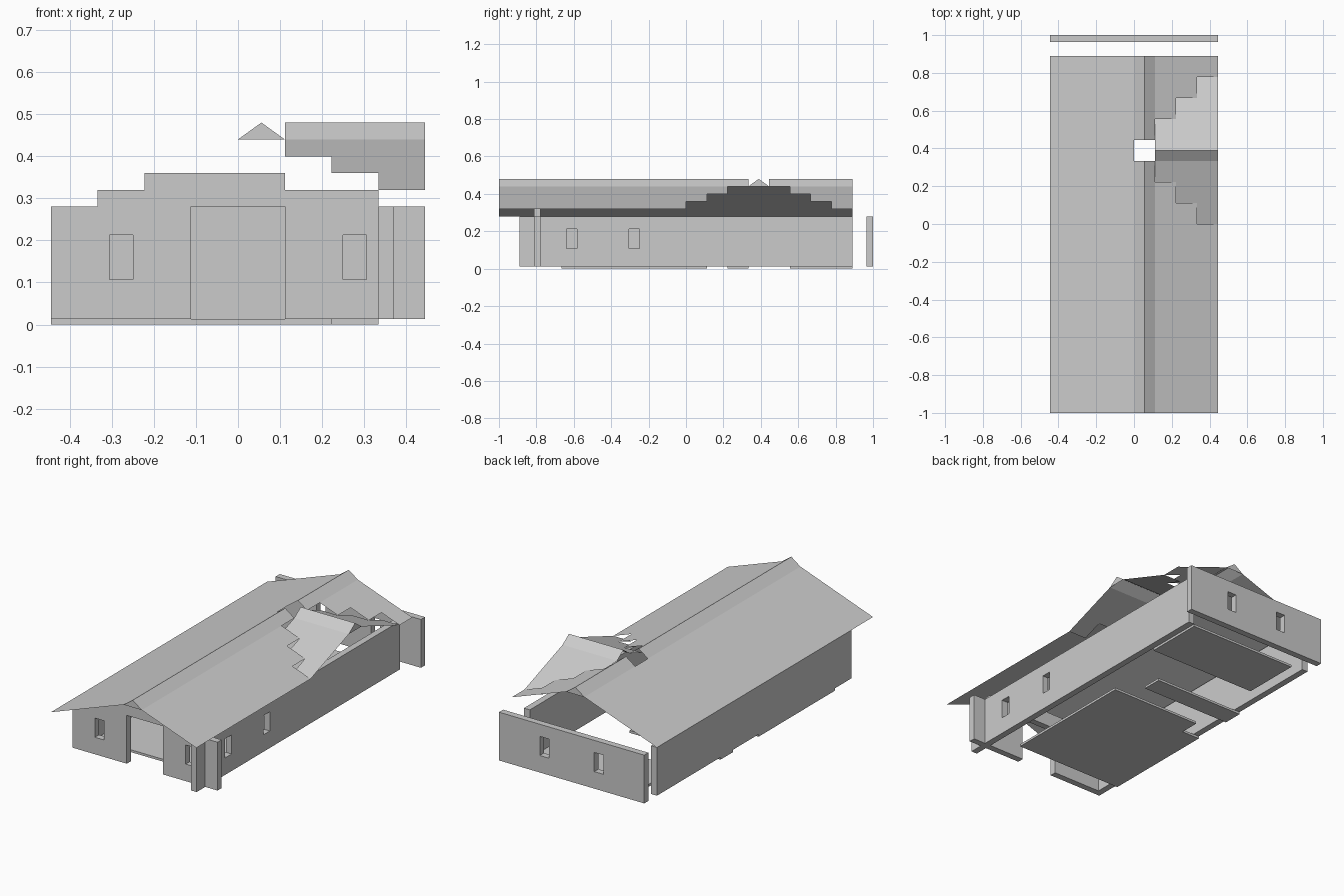
import bpy, bmesh
from mathutils import Vector

if "Cube" in bpy.data.objects:
    bpy.data.objects.remove(bpy.data.objects["Cube"])

T = 1 / 9          # plan module of the building kit
TH = 0.036         # wall thickness
Z0, Z1 = 0.013, 0.28
WIN_Z = (0.107, 0.213)


def patch(name, us, vs, keep, place, depth=None, flip=False):
    """Grid patch of the kept cells, optionally extruded by a depth vector."""
    us, vs = sorted(set(us)), sorted(set(vs))
    bm = bmesh.new()
    for u0, u1 in zip(us, us[1:]):
        for v0, v1 in zip(vs, vs[1:]):
            if keep((u0 + u1) / 2, (v0 + v1) / 2):
                bm.faces.new([bm.verts.new(place(u, v)) for u, v in
                              ((u0, v0), (u1, v0), (u1, v1), (u0, v1))])
    bmesh.ops.remove_doubles(bm, verts=bm.verts[:], dist=1e-5)
    if depth:
        ext = bmesh.ops.extrude_face_region(bm, geom=bm.faces[:], use_keep_orig=True)
        moved = [g for g in ext["geom"] if isinstance(g, bmesh.types.BMVert)]
        bmesh.ops.translate(bm, verts=moved, vec=Vector(depth))
        bmesh.ops.recalc_face_normals(bm, faces=bm.faces[:])
    else:
        # open roof sheets face upward unless flipped
        for f in bm.faces:
            f.normal_update()
            if (f.normal.z < 0) != flip:
                f.normal_flip()
    me = bpy.data.meshes.new(name)
    bm.to_mesh(me)
    bm.free()
    ob = bpy.data.objects.new(name, me)
    bpy.context.collection.objects.link(ob)
    return ob


def triangle(name, pts):
    me = bpy.data.meshes.new(name)
    me.from_pydata(pts, [], [(0, 1, 2)])
    bpy.context.collection.objects.link(bpy.data.objects.new(name, me))


def wall(name, along, lo, hi, pos, windows=(), door=None, steps=()):
    """Wall along x or y with window slots, an open door and a stepped top."""
    us, zs = [lo, hi], [Z0, Z1, *WIN_Z]
    for c in windows:
        us += [c - 0.028, c + 0.028]
    if door:
        us += door
    for a, b, z in steps:
        us += [a, b]
        zs.append(z)

    def keep(u, z):
        if z > Z1:
            return any(a < u < b and z < top for a, b, top in steps)
        if door and door[0] < u < door[1]:
            return False
        return not (WIN_Z[0] < z < WIN_Z[1] and any(abs(u - c) < 0.028 for c in windows))

    if along == "x":
        patch(name, us, zs, keep, lambda u, z: (u, pos, z), (0, TH, 0))
    else:
        patch(name, us, zs, keep, lambda u, z: (pos, u, z), (TH, 0, 0))


# Walls: the front and right walls cross at the corner
wall("front_wall", "x", -4 * T, 4 * T, -7 * T - TH, (-2.5 * T, 2.5 * T), (-T, T),
     ((-3 * T, -2 * T, 0.32), (-2 * T, T, 0.36), (T, 3 * T, 0.32)))
wall("right_wall", "y", -8 * T, 8 * T, 3 * T, (-5.5 * T, -2.5 * T))
wall("left_wall", "y", -7 * T, 8 * T, -4 * T)
wall("back_wall", "x", -4 * T, 4 * T, 1 - TH, (-1.5 * T, 1.5 * T))


# Floor plates
def floor(name, x0, x1, y0, y1, notch=False):
    patch(name, [x0 * T, (x0 + 1) * T, x1 * T], [y0 * T, (y1 - 1) * T, y1 * T],
          lambda x, y: not (notch and x < (x0 + 1) * T and y > (y1 - 1) * T),
          lambda x, y: (x, y, 0), (0, 0, Z0))


floor("front_floor", -4, 2, -6, 1, True)
floor("middle_floor", -4, 1, 2, 3)
floor("rear_floor", -3, 3, 5, 8)


# Main roof: thin sheet with a steeper ridge cap and a stepped opening
def main_z(x):
    d = abs(x - T / 2)
    return 0.48 - 0.04 * d / (T / 2) if d <= T / 2 else 0.44 - 0.36 * (d - T / 2)


def main_keep(x, y):
    if x < 0:
        return True
    col = int(x / T)                      # opening widens towards the eave
    return not (3 - col) * T < y < (4 + col) * T


patch("main_roof", [i * T for i in range(-4, 5)] + [T / 2],
      [i * T for i in range(-9, 9)], main_keep, lambda x, y: (x, y, main_z(x)))
for label, y in (("front", -1), ("rear", 8 * T)):
    triangle(label + "_ridge_end", [(0, y, 0.44), (T, y, 0.44), (T / 2, y, 0.48)])

# Cross gable: cap along x, with stepped slopes filling the opening
MID = 3.5 * T


def cross_z(x, y):
    return (x, y, main_z(abs(y - MID) + T / 2))


cols = [T, 2 * T, 3 * T, 4 * T]
patch("cross_ridge_cap", [T, 4 * T], [3 * T, MID, 4 * T], lambda x, y: True, cross_z)


def in_front(diagonal):
    def keep(x, y):
        col, row = int(x / T), int((3 * T - y) / T) + 1
        return row == col if diagonal else row < col
    return keep


front_rows = [0, T, 2 * T, 3 * T]
patch("cross_valley_tiles", cols, front_rows, in_front(True), cross_z)
patch("cross_front_slope", cols, front_rows, in_front(False), cross_z, flip=True)
patch("cross_rear_slope", cols, [i * T for i in range(4, 8)],
      lambda x, y: int(y / T) - 3 <= int(x / T), cross_z, flip=True)
triangle("cross_ridge_end", [(4 * T, 3 * T, 0.44), (4 * T, 4 * T, 0.44), (4 * T, MID, 0.48)])
